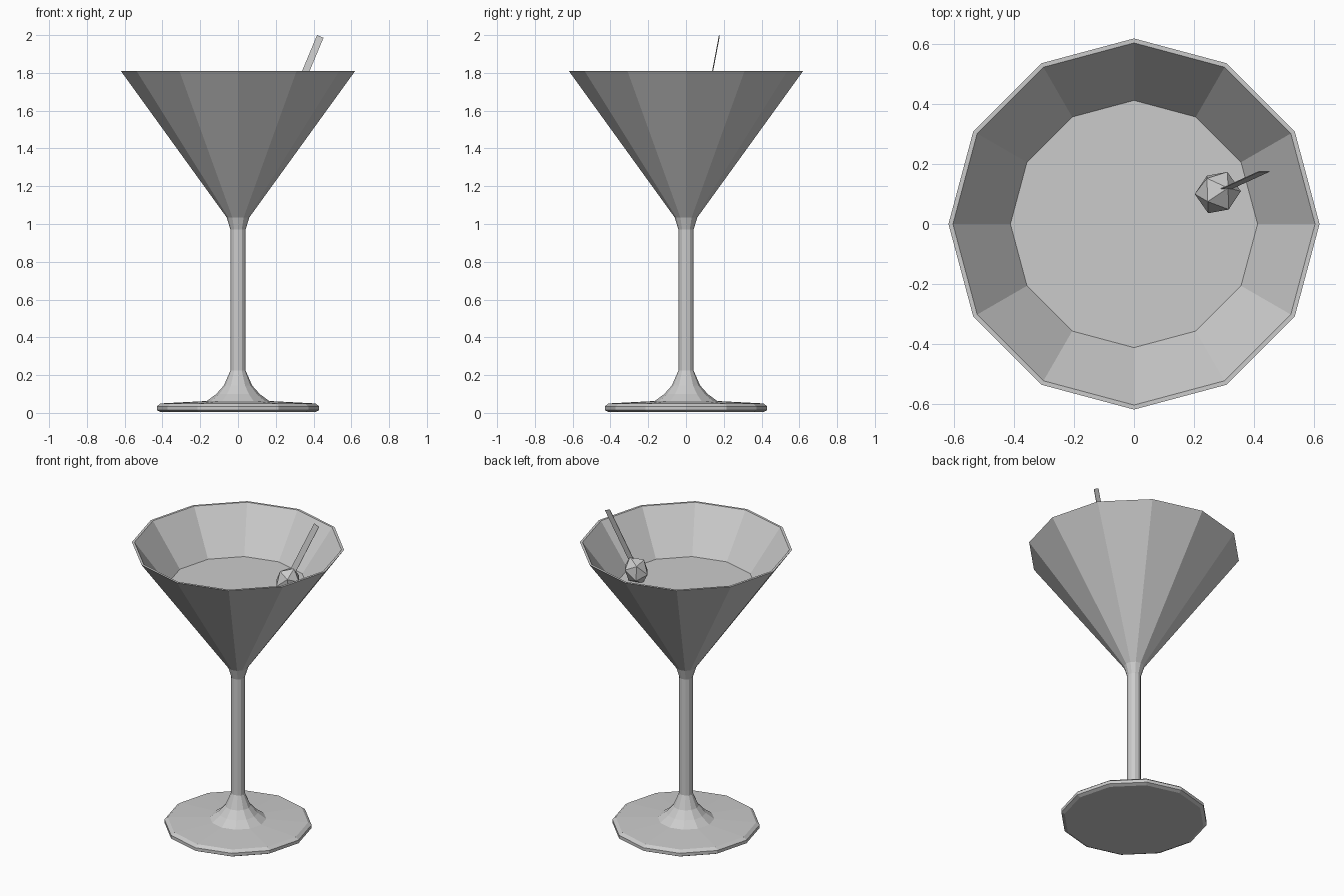
import bpy, bmesh, math
from mathutils import Vector, Matrix

cube = bpy.data.objects.get("Cube")
if cube:
    bpy.data.objects.remove(cube, do_unlink=True)

SIDES = 12

grey = bpy.data.materials.new("light_grey")
grey.use_nodes = True
colour = (0.6, 0.6, 0.6, 1)
grey.diffuse_color = colour
grey.node_tree.nodes["Principled BSDF"].inputs["Base Color"].default_value = colour


def add_object(name, bm):
    mesh = bpy.data.meshes.new(name)
    bm.to_mesh(mesh)
    bm.free()
    mesh.materials.append(grey)
    obj = bpy.data.objects.new(name, mesh)
    bpy.context.collection.objects.link(obj)
    return obj


def lathe(name, profile):
    """Spin a (radius, height) profile, capping ends that do not reach the axis."""
    bm = bmesh.new()
    rings = []
    for r, z in profile:
        rings.append([bm.verts.new((r * math.cos(2 * math.pi * i / SIDES),
                                    r * math.sin(2 * math.pi * i / SIDES), z))
                      for i in range(SIDES)])
    for low, high in zip(rings, rings[1:]):
        for i in range(SIDES):
            j = (i + 1) % SIDES
            bm.faces.new((low[i], low[j], high[j], high[i]))
    bm.faces.new(rings[0][::-1])
    bm.faces.new(rings[-1])
    return add_object(name, bm)


# Foot, flare, stem, bowl outside, rim and bowl inside in one profile
lathe("glass", [
    (0.41, 0.005), (0.43, 0.015), (0.43, 0.035), (0.41, 0.05), (0.165, 0.063),
    (0.115, 0.1), (0.075, 0.145), (0.04, 0.225), (0.04, 0.97), (0.06, 1.035),
    (0.62, 1.81), (0.605, 1.81), (0.045, 1.05)])

# Drink filling the bowl, just inside the wall
lathe("drink", [(0.044, 1.052), (0.413, 1.55)])

# Olive, lengthened along the leaning stick
centre = Vector((0.28, 0.105, 1.62))
axis = Vector((0.417, 0.19, 1)).normalized()
bm = bmesh.new()
bmesh.ops.create_icosphere(bm, subdivisions=1, radius=0.075)
bmesh.ops.scale(bm, vec=(1, 1, 1.2), verts=bm.verts)
turn = Vector((0, 0, 1)).rotation_difference(axis).to_matrix().to_4x4()
bmesh.ops.transform(bm, matrix=Matrix.Translation(centre) @ turn, verts=bm.verts)
add_object("olive", bm)

# Flat cocktail stick
across = Vector((1, 0, -0.417)).normalized()
across = (across - axis * across.dot(axis)).normalized()
normal = axis.cross(across)
length = 0.41
frame = Matrix((across, normal, axis)).transposed().to_4x4()
bm = bmesh.new()
bmesh.ops.create_cube(bm, size=1)
bmesh.ops.scale(bm, vec=(0.037, 0.003, length), verts=bm.verts)
bmesh.ops.transform(bm, matrix=Matrix.Translation(centre + axis * length / 2) @ frame,
                    verts=bm.verts)
add_object("cocktail_stick", bm)
